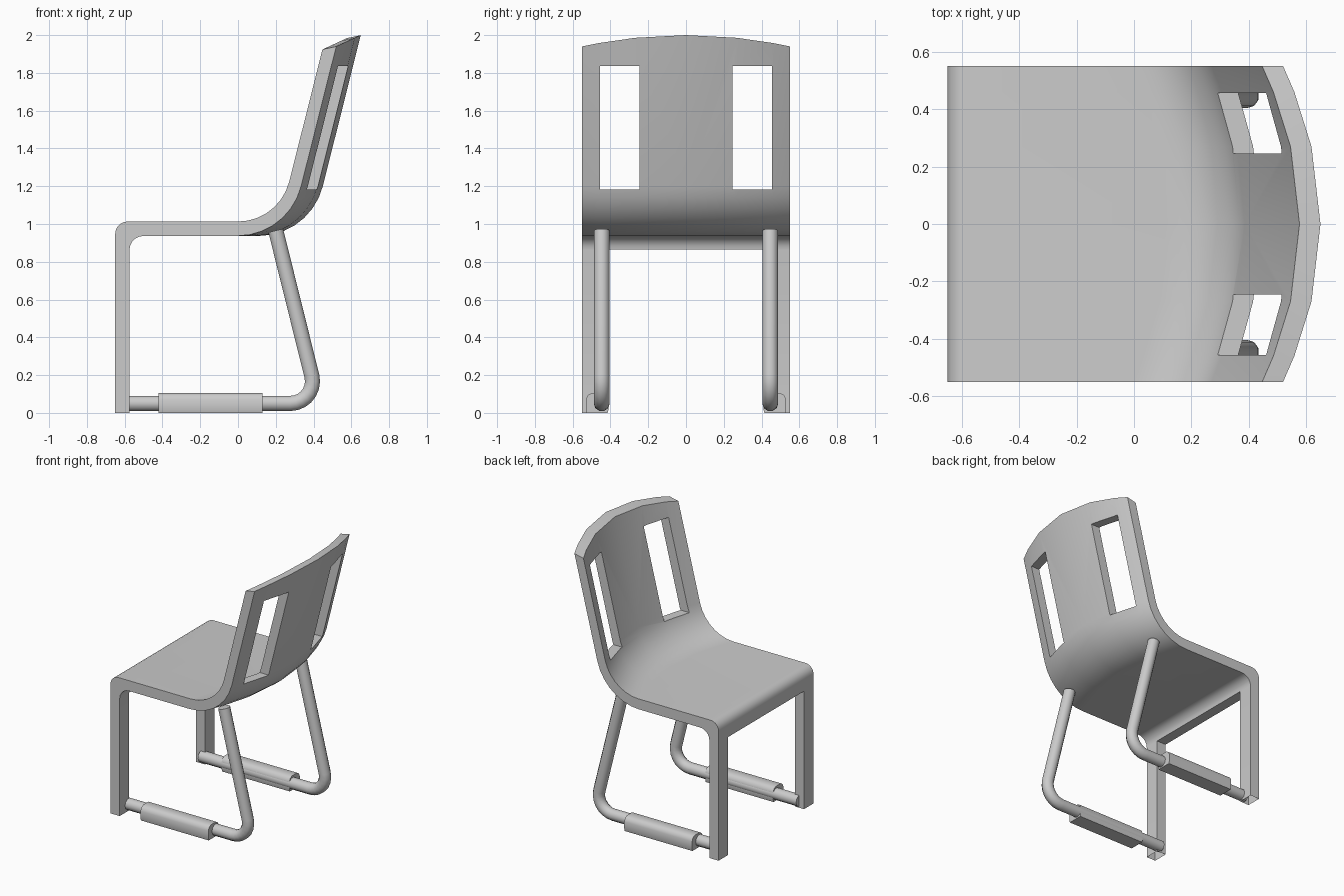
import bpy, bmesh, math
from mathutils import Vector

if "Cube" in bpy.data.objects:
    bpy.data.objects.remove(bpy.data.objects["Cube"])


def fillet(a, corner, b, t, n):
    """Arc points that round the corner between a-corner-b, starting t away from it."""
    a, c, b = Vector(a), Vector(corner), Vector(b)
    u, v = (a - c).normalized(), (b - c).normalized()
    half = u.angle(v) / 2
    r = t * math.tan(half)
    centre = c + (u + v).normalized() * (t / math.cos(half))
    s, e = c + u * t - centre, c + v * t - centre
    full = s.angle(e)
    return [tuple(centre + (s * math.sin((1 - i / n) * full) + e * math.sin(i / n * full)) / math.sin(full))
            for i in range(n + 1)]


def loft(name, rings):
    """Closed solid through a list of matching rings."""
    bm = bmesh.new()
    rows = [[bm.verts.new(p) for p in ring] for ring in rings]
    n = len(rows[0])
    for r0, r1 in zip(rows, rows[1:]):
        for i in range(n):
            bm.faces.new((r0[i], r0[(i + 1) % n], r1[(i + 1) % n], r1[i]))
    bm.faces.new(rows[0])
    bm.faces.new(rows[-1])
    bmesh.ops.recalc_face_normals(bm, faces=bm.faces)
    me = bpy.data.meshes.new(name)
    bm.to_mesh(me)
    bm.free()
    ob = bpy.data.objects.new(name, me)
    bpy.context.collection.objects.link(ob)
    return ob


def activate(ob):
    bpy.ops.object.select_all(action='DESELECT')
    ob.select_set(True)
    bpy.context.view_layer.objects.active = ob


def smooth(ob, angle=35):
    activate(ob)
    bpy.ops.object.shade_smooth_by_angle(angle=math.radians(angle))


def cut_box(target, x, y, z):
    rings = [[(px, py, pz) for px, pz in ((x[0], z[0]), (x[1], z[0]), (x[1], z[1]), (x[0], z[1]))] for py in y]
    cutter = loft("cutter", rings)
    cutter.hide_render = True
    activate(target)
    mod = target.modifiers.new("cut", 'BOOLEAN')
    mod.operation, mod.solver, mod.object = 'DIFFERENCE', 'EXACT', cutter
    bpy.ops.object.modifier_apply(modifier=mod.name)
    bpy.data.objects.remove(cutter, do_unlink=True)


# Side profile of the one-piece shell: front leg, seat, backrest
outer_top, inner_top = (0.52, 1.94), (0.447, 1.924)
flat_low = [(-0.575, 0)] + fillet((-0.575, 0), (-0.575, 0.937), (0.2, 0.937), 0.075, 5)
back_out = fillet((-0.5, 0.937), (0.268, 0.937), outer_top, 0.272, 7)
back_in = fillet(inner_top, (0.218, 1.013), (-0.5, 1.013), 0.218, 7)
flat_up = fillet((0, 1.013), (-0.65, 1.013), (-0.65, 0), 0.065, 5) + [(-0.65, 0)]


def shell_ring(y):
    k = 1 - (y / 0.55) ** 2                      # backrest bows backwards in the middle
    pts = list(flat_low)
    pts += [(x + 0.115 * k, z) for x, z in back_out]
    pts += [(x + 0.13 * k, z + 0.06 * k) for x, z in (outer_top, inner_top)]
    pts += [(x + 0.115 * k, z) for x, z in back_in]
    pts += flat_up
    return [(x, y, z) for x, z in pts]


shell = loft("seat_and_back", [shell_ring(y) for y in (-0.55, -0.46, -0.27, 0, 0.27, 0.46, 0.55)])

# Opening between the front legs, and the two backrest slots
cut_box(shell, (-0.8, -0.52), (-0.44, 0.44), (-0.2, 0.865))
for y in ((-0.456, -0.245), (0.245, 0.456)):
    cut_box(shell, (0.1, 0.9), y, (1.183, 1.837))

# Front legs are open underneath
bm = bmesh.new()
bm.from_mesh(shell.data)
bmesh.ops.delete(bm, geom=[f for f in bm.faces if all(v.co.z < 0.001 for v in f.verts)], context='FACES_ONLY')
bm.to_mesh(shell.data)
bm.free()
smooth(shell)

# Bent tube runners with foot sleeves, one per side
start, corner, end = (-0.61, 0.05), (0.427, 0.05), (0.2, 0.965)
path = [start] + fillet(start, corner, end, 0.15, 7) + [end]
sleeve = [(0.415, 0), (0.525, 0), (0.53, 0.02), (0.53, 0.07), (0.52, 0.093), (0.5, 0.105),
          (0.44, 0.105), (0.42, 0.093), (0.41, 0.07), (0.41, 0.02)]
for side, label in ((-1, "front"), (1, "back")):
    cu = bpy.data.curves.new("tube_runner_" + label, 'CURVE')
    cu.dimensions = '3D'
    cu.bevel_depth, cu.bevel_resolution, cu.use_fill_caps = 0.042, 3, True
    sp = cu.splines.new('POLY')
    sp.points.add(len(path) - 1)
    for p, (x, z) in zip(sp.points, path):
        p.co = (x, side * 0.446, z, 1)
    tube = bpy.data.objects.new("tube_runner_" + label, cu)
    bpy.context.collection.objects.link(tube)
    activate(tube)
    bpy.ops.object.convert(target='MESH')
    smooth(bpy.context.view_layer.objects.active, 40)
    foot = loft("foot_sleeve_" + label, [[(x, side * y, z) for y, z in sleeve] for x in (-0.42, 0.13)])
    smooth(foot, 50)
